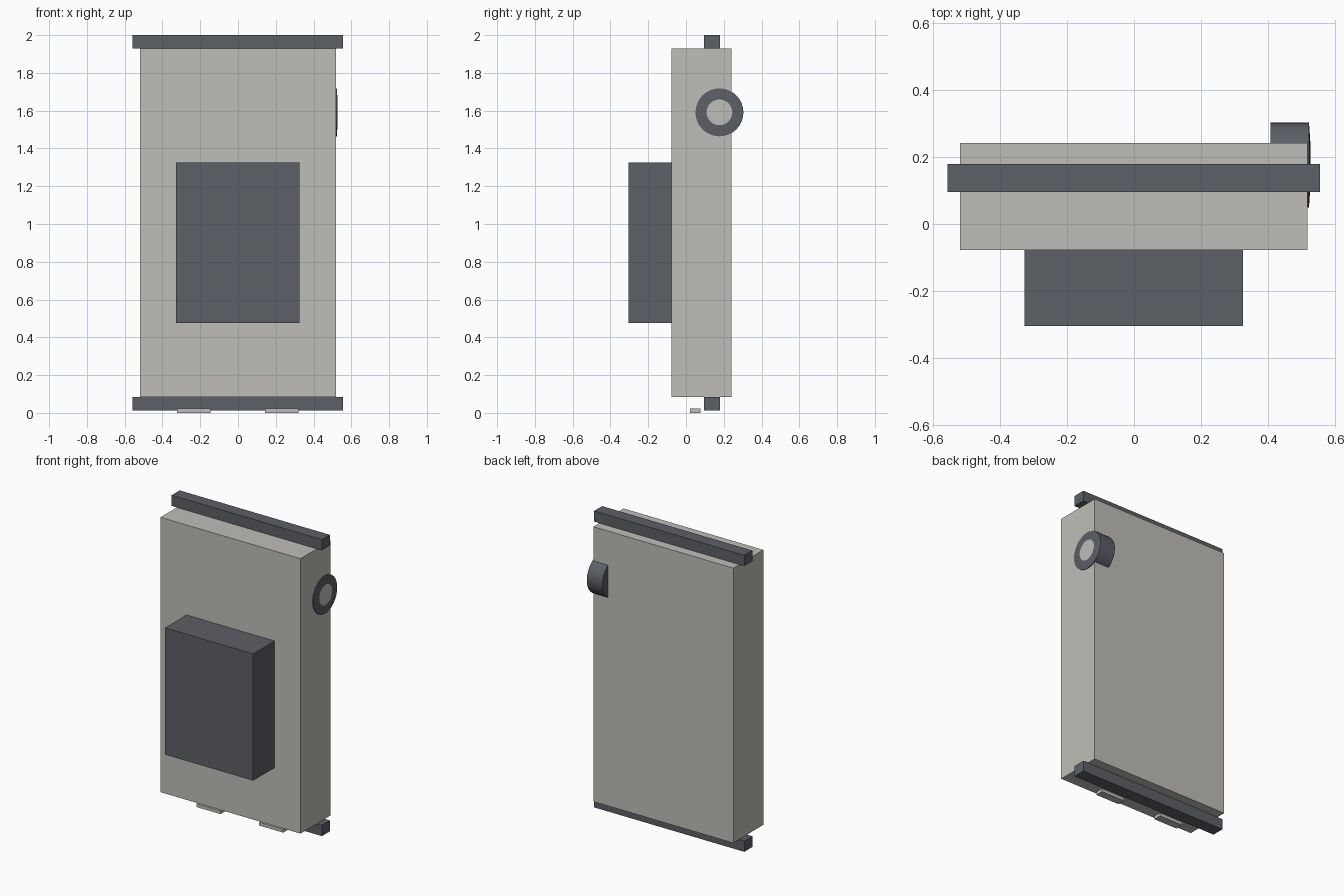
import bpy
import bmesh
import math

cube = bpy.data.objects.get("Cube")
if cube:
    bpy.data.objects.remove(cube, do_unlink=True)


def make_material(name, rgb):
    mat = bpy.data.materials.new(name)
    mat.use_nodes = True
    colour = (*rgb, 1.0)
    mat.diffuse_color = colour
    mat.node_tree.nodes["Principled BSDF"].inputs["Base Color"].default_value = colour
    return mat


light = make_material("light warm grey", (0.52, 0.515, 0.48))
dark = make_material("dark slate grey", (0.107, 0.115, 0.133))


def finish(name, bm, *mats):
    bmesh.ops.recalc_face_normals(bm, faces=bm.faces)
    mesh = bpy.data.meshes.new(name)
    bm.to_mesh(mesh)
    bm.free()
    for mat in mats:
        mesh.materials.append(mat)
    obj = bpy.data.objects.new(name, mesh)
    bpy.context.collection.objects.link(obj)
    return obj


def box(name, x, y, z, mat):
    """Box spanning the given (low, high) ranges."""
    bm = bmesh.new()
    bmesh.ops.create_cube(bm, size=1)
    for v in bm.verts:
        for i, (low, high) in enumerate((x, y, z)):
            v.co[i] = high if v.co[i] > 0 else low
    return finish(name, bm, mat)


# Main slab and the block on its front
box("body", (-0.52, 0.518), (-0.078, 0.242), (0.085, 1.928), light)
box("front_block", (-0.328, 0.326), (-0.305, -0.078), (0.475, 1.325), dark)

# Rails across the top and bottom
for name, z in (("top_rail", (1.928, 2.0)), ("bottom_rail", (0.012, 0.085))):
    box(name, (-0.558, 0.556), (0.095, 0.179), z, dark)

# Two small foot plates
for name, x in (("right_foot", (-0.322, -0.145)), ("left_foot", (0.142, 0.32))):
    box(name, x, (0.022, 0.076), (0.0, 0.022), light)

# Round knob: rings of (x, radius), with a slightly domed outer end
SIDES = 32
DISC_RADIUS = 0.068
profile = [(0.408, 0.127), (0.523, 0.127), (0.527, DISC_RADIUS)]
bm = bmesh.new()
rings = []
for x, radius in profile:
    angles = [2 * math.pi * i / SIDES for i in range(SIDES)]
    rings.append([bm.verts.new((x, 0.177 + radius * math.cos(a),
                                1.591 + radius * math.sin(a))) for a in angles])
for a, b in zip(rings, rings[1:]):
    for i in range(SIDES):
        j = (i + 1) % SIDES
        bm.faces.new((a[i], a[j], b[j], b[i]))
bm.faces.new(rings[0])
bm.faces.new(rings[-1]).material_index = 1
knob = finish("side_knob", bm, dark, light)
bpy.context.view_layer.objects.active = knob
knob.select_set(True)
bpy.ops.object.shade_smooth_by_angle(angle=math.radians(30))
